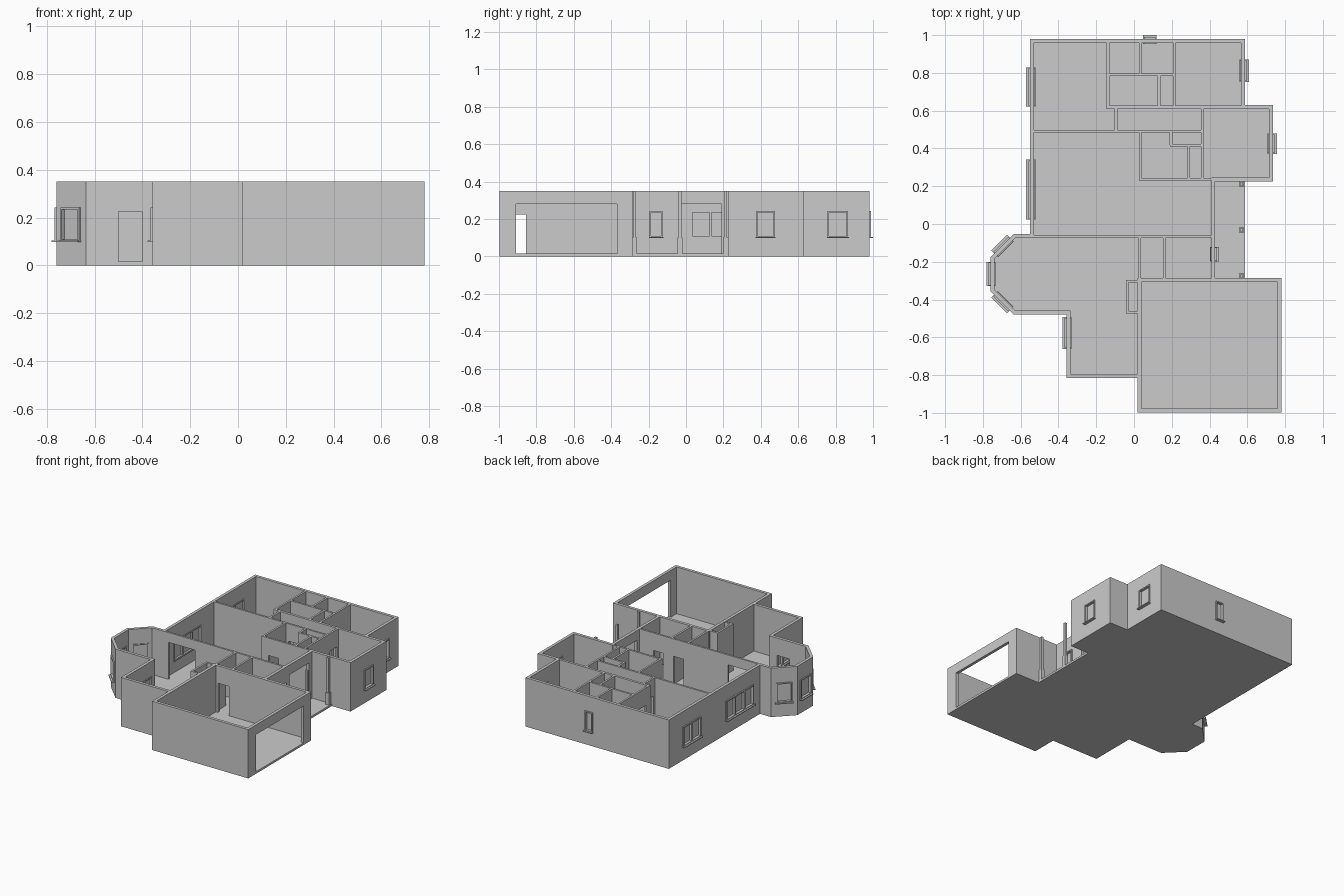
import bpy, bmesh, math
from mathutils import Matrix, Vector

if "Cube" in bpy.data.objects:
    bpy.data.objects.remove(bpy.data.objects["Cube"])

H, FLOOR, T = 0.35, 0.015, 0.021
DOOR = 0.225


def finish(name, bm):
    bmesh.ops.recalc_face_normals(bm, faces=bm.faces)
    me = bpy.data.meshes.new(name)
    bm.to_mesh(me)
    bm.free()
    ob = bpy.data.objects.new(name, me)
    bpy.context.collection.objects.link(ob)
    return ob


def box(bm, lo, hi, mat=Matrix()):
    lo, hi = Vector(lo), Vector(hi)
    m = mat @ Matrix.Translation((lo + hi) / 2) @ Matrix.Diagonal((*(hi - lo), 1))
    bmesh.ops.create_cube(bm, size=1, matrix=m)


def placed(x, y, deg):
    # local +x points out of the wall, local y runs along it
    return Matrix.Translation((x, y, 0)) @ Matrix.Rotation(math.radians(deg), 4, 'Z')


def inset(pts, d):
    # mitred inward offset of a counter-clockwise outline
    out = []
    n = len(pts)
    for i in range(n):
        a, b, c = (Vector(pts[(i + k) % n]) for k in (-1, 0, 1))
        u, v = (b - a).normalized(), (c - b).normalized()
        n1, n2 = Vector((-u.y, u.x)), Vector((-v.y, v.x))
        out.append(b + (n1 + n2) * d / (1 + n1.dot(n2)))
    return out


# Outlines: shared part, plus the porch recess for the walls
head = [(-0.55, 0.98), (-0.55, -0.053), (-0.637, -0.053), (-0.76, -0.175),
        (-0.76, -0.355), (-0.637, -0.478), (-0.358, -0.478), (-0.358, -0.815),
        (0.018, -0.815), (0.018, -0.998), (0.78, -0.998), (0.78, -0.287)]
tail = [(0.735, 0.225), (0.735, 0.63), (0.587, 0.63), (0.587, 0.98)]
slab_pts = head + [(0.587, -0.287), (0.587, 0.225)] + tail
wall_pts = head + [(0.43, -0.287), (0.43, 0.225)] + tail

# Floor slab
bm = bmesh.new()
f = bm.faces.new([bm.verts.new((x, y, 0)) for x, y in slab_pts])
r = bmesh.ops.extrude_face_region(bm, geom=[f])
bmesh.ops.translate(bm, verts=[v for v in r['geom'] if isinstance(v, bmesh.types.BMVert)],
                    vec=(0, 0, FLOOR))
finish("floor_slab", bm)

# Exterior wall shell
bm = bmesh.new()
inner = inset(wall_pts, T)
rings = [[bm.verts.new((p[0], p[1], z)) for p in ps]
         for ps, z in ((wall_pts, FLOOR), (wall_pts, H), (inner, H), (inner, FLOOR))]
n = len(wall_pts)
for k in range(4):
    a, b = rings[k], rings[(k + 1) % 4]
    for i in range(n):
        j = (i + 1) % n
        bm.faces.new((a[i], a[j], b[j], b[i]))
shell = finish("exterior_walls", bm)

# Windows: x, y, outward angle, width, panes
windows = [
    (-0.55, 0.725, 180, 0.20, 2), (-0.55, 0.182, 180, 0.31, 3),
    (0.083, 0.98, 90, 0.062, 1), (0.587, 0.812, 0, 0.11, 1),
    (0.735, 0.425, 0, 0.10, 1), (0.43, -0.16, 0, 0.07, 1),
    (-0.358, -0.577, 180, 0.16, 2), (-0.76, -0.265, 180, 0.12, 1),
    (-0.6985, -0.114, 135, 0.11, 1), (-0.6985, -0.4165, 225, 0.11, 1)]
# Doorways: x, y, outward angle, width, top
openings = [
    (0.78, -0.64, 0, 0.54, 0.28), (0.43, 0.08, 0, 0.22, 0.28),
    (-0.45, -0.478, 270, 0.10, DOOR), (0.018, -0.905, 180, 0.098, DOOR)]

cut = bmesh.new()
for x, y, a, w, _ in windows:
    box(cut, (-0.04, -w / 2, 0.1), (0.03, w / 2, 0.24), placed(x, y, a))
for x, y, a, w, top in openings:
    box(cut, (-0.04, -w / 2, 0), (0.03, w / 2, top), placed(x, y, a))
cutter = finish("opening_cutter", cut)
cutter.hide_render = True
mod = shell.modifiers.new("openings", 'BOOLEAN')
mod.object, mod.operation, mod.solver = cutter, 'DIFFERENCE', 'EXACT'
bpy.context.view_layer.objects.active = shell
bpy.ops.object.modifier_apply(modifier=mod.name)
bpy.data.objects.remove(cutter)

# Window frames, mullions, sills and glass
for i, (x, y, a, w, panes) in enumerate(windows, 1):
    m = placed(x, y, a)
    h = w / 2
    bm = bmesh.new()
    for s in (-1, 1):
        ys = sorted((s * h, s * (h - 0.008)))
        box(bm, (-0.026, ys[0], 0.1), (0.009, ys[1], 0.242), m)
    box(bm, (-0.026, -h, 0.234), (0.009, h, 0.242), m)
    box(bm, (-0.026, -h, 0.1), (0.009, h, 0.108), m)
    box(bm, (-0.028, -h - 0.004, 0.097), (0.021, h + 0.004, 0.103), m)
    for k in range(1, panes):
        c = -h + w * k / panes
        box(bm, (-0.024, c - 0.006, 0.1), (0.007, c + 0.006, 0.24), m)
    finish(f"window_frame_{i}", bm)
    bm = bmesh.new()
    box(bm, (-0.012, -h, 0.1), (-0.009, h, 0.24), m)
    finish(f"window_glass_{i}", bm)


# Interior walls, each split around its doorways (start, end, top)
def wall(bm, axis, c, a, b, doors=(), t=0.014):
    def piece(s, e, z0, z1):
        if axis == 'x':
            box(bm, (s, c - t / 2, z0), (e, c + t / 2, z1))
        else:
            box(bm, (c - t / 2, s, z0), (c + t / 2, e, z1))
    pos = a
    for s, e, top in doors:
        piece(pos, s, FLOOR, H)
        piece(s, e, top, H)
        pos = e
    piece(pos, b, FLOOR, H)


D = DOOR
bm = bmesh.new()
# bedroom wing
wall(bm, 'x', 0.491, -0.535, 0.369, [(0.06, 0.14, D)])
wall(bm, 'x', 0.618, -0.145, 0.575, [(-0.07, 0.01, D), (0.25, 0.33, D)], 0.018)
wall(bm, 'x', 0.79, -0.138, 0.214, [(-0.07, 0.0, D)])
wall(bm, 'y', -0.138, 0.618, 0.965, [(0.66, 0.74, D)])
wall(bm, 'y', -0.095, 0.491, 0.618, [(0.515, 0.595, D)])
wall(bm, 'y', 0.034, 0.79, 0.965, [(0.84, 0.91, D)])
wall(bm, 'y', 0.132, 0.618, 0.79)
wall(bm, 'y', 0.214, 0.618, 0.965, [(0.66, 0.74, D)])
wall(bm, 'y', 0.362, 0.235, 0.618, [(0.515, 0.595, D)])
# bath and closets
wall(bm, 'y', 0.034, 0.235, 0.491)
wall(bm, 'x', 0.237, 0.027, 0.42, [(0.08, 0.16, D)])
wall(bm, 'x', 0.417, 0.19, 0.362)
wall(bm, 'y', 0.196, 0.417, 0.491)
wall(bm, 'y', 0.29, 0.237, 0.417)
# living, utility and dining
wall(bm, 'x', -0.066, -0.55, 0.42, [(-0.50, -0.29, 0.28), (0.06, 0.14, D), (0.22, 0.30, D)])
wall(bm, 'y', 0.03, -0.295, -0.066, [(-0.19, -0.10, D)])
wall(bm, 'y', 0.161, -0.295, -0.066)
wall(bm, 'x', -0.297, 0.019, 0.42, [(0.055, 0.145, D)], 0.02)
wall(bm, 'y', 0.029, -0.81, -0.295, (), 0.021)
wall(bm, 'y', -0.036, -0.475, -0.297)
wall(bm, 'x', -0.304, -0.043, 0.029)
wall(bm, 'x', -0.468, -0.043, 0.029)
finish("interior_walls", bm)

# Porch posts on square plinths
for i, y in enumerate((0.211, -0.032, -0.275), 1):
    bm = bmesh.new()
    box(bm, (0.556, y - 0.013, FLOOR), (0.582, y + 0.013, 0.1))
    box(bm, (0.561, y - 0.008, 0.1), (0.577, y + 0.008, H))
    finish(f"porch_post_{i}", bm)
